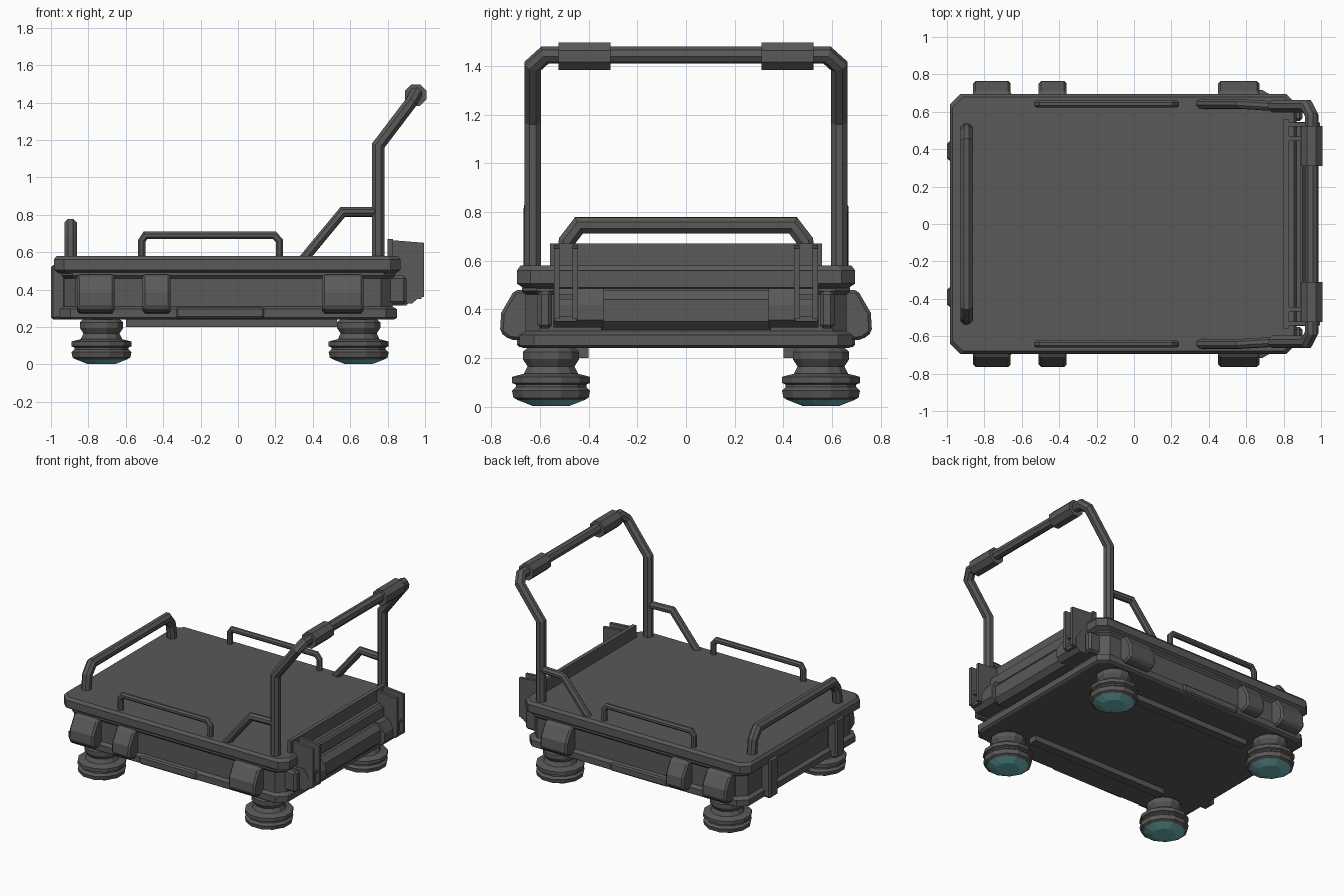
import bpy, bmesh, math
from mathutils import Vector

if "Cube" in bpy.data.objects:
    bpy.data.objects.remove(bpy.data.objects["Cube"])


def material(name, rgb):
    m = bpy.data.materials.new(name)
    m.diffuse_color = (*rgb, 1)
    m.use_nodes = True
    m.node_tree.nodes["Principled BSDF"].inputs["Base Color"].default_value = m.diffuse_color
    return m


GREY = material("dark grey metal", (0.105, 0.1, 0.096))
TEAL = material("teal glow", (0.15, 0.44, 0.45))


def finish(name, bm, bevel=0):
    bmesh.ops.recalc_face_normals(bm, faces=bm.faces[:])
    me = bpy.data.meshes.new(name)
    bm.to_mesh(me)
    bm.free()
    me.materials.append(GREY)
    ob = bpy.data.objects.new(name, me)
    bpy.context.collection.objects.link(ob)
    if bevel:
        mod = ob.modifiers.new("bevel", 'BEVEL')
        mod.width = bevel
        mod.segments = 1
    return ob


def skin(name, rings, bevel=0):
    """Join equal closed rings of points and cap both ends."""
    bm = bmesh.new()
    vs = [[bm.verts.new(p) for p in r] for r in rings]
    n = len(vs[0])
    for a, b in zip(vs, vs[1:]):
        for i in range(n):
            j = (i + 1) % n
            bm.faces.new((a[i], a[j], b[j], b[i]))
    bm.faces.new(vs[0])
    bm.faces.new(vs[-1])
    return finish(name, bm, bevel)


def slab(name, x0, x1, y, c, levels):
    """Chamfered rectangle stacked through (inset, z) levels."""
    rings = []
    for d, z in levels:
        a, b, w = x0 + d, x1 - d, y - d
        rings.append([(a + c, -w, z), (b - c, -w, z), (b, -w + c, z), (b, w - c, z),
                      (b - c, w, z), (a + c, w, z), (a, w - c, z), (a, -w + c, z)])
    return skin(name, rings)


def box(name, x, y, z, bevel=0):
    return skin(name, [[(x[0], y[0], h), (x[1], y[0], h), (x[1], y[1], h), (x[0], y[1], h)]
                       for h in z], bevel)


def tube(name, path, r, sides=8):
    """Sweep a polygon along a path with mitred bends."""
    p = [Vector(q) for q in path]
    d = [(b - a).normalized() for a, b in zip(p, p[1:])]
    u = d[0].orthogonal().normalized()
    v = d[0].cross(u)
    angles = [2 * math.pi * (i + 0.5) / sides for i in range(sides)]
    rings = [[p[0] + r * (math.cos(t) * u + math.sin(t) * v) for t in angles]]
    for i in range(1, len(p)):
        k = d[i - 1]
        n = k + (d[i] if i < len(d) else k)
        rings.append([q + k * ((p[i] - q).dot(n) / k.dot(n)) for q in rings[-1]])
    return skin(name, rings)


def hover_pad(name, cx, cy):
    prof = [(0.08, 0.003), (0.14, 0.026), (0.16, 0.036), (0.166, 0.065), (0.15, 0.08),
            (0.15, 0.09), (0.166, 0.097), (0.166, 0.122), (0.115, 0.135), (0.1, 0.165),
            (0.12, 0.195), (0.12, 0.225), (0.09, 0.25)]
    ang = [2 * math.pi * (i + 0.5) / 12 for i in range(12)]
    ob = skin(name, [[(cx + r * math.cos(t), cy + r * math.sin(t), z) for t in ang]
                     for r, z in prof])
    ob.data.materials.append(TEAL)
    for f in ob.data.polygons:
        if f.center.z < 0.028:
            f.material_index = 1


# Deck and body
slab("deck", -0.985, 0.87, 0.695, 0.055,
     [(0.03, 0.485), (0.0, 0.505), (0.0, 0.56), (0.015, 0.58)])
slab("body", -0.955, 0.85, 0.685, 0.06,
     [(0.015, 0.24), (0.0, 0.25), (0.0, 0.295), (0.025, 0.31), (0.025, 0.46),
      (0.01, 0.475), (0.01, 0.49)])

# Ribs on the nose
for s in (-1, 1):
    box("nose_rib", (-1.0, -0.92), sorted((s * 0.34, s * 0.44)), (0.24, 0.53), 0.012)

for s in (-1, 1):
    # Hover pads
    for x in (-0.73, 0.645):
        hover_pad("hover_pad", x, s * 0.555)

    # Side lamp housings
    side = [(0.64, 0.27), (0.725, 0.275), (0.765, 0.305), (0.76, 0.385), (0.705, 0.48), (0.64, 0.48)]
    for a, b in ((-0.86, -0.66), (-0.51, -0.36), (0.45, 0.67)):
        skin("side_housing", [[(x, s * y, z) for y, z in side] for x in (a, b)], 0.013)

    # Lower side plate and underside skid
    box("side_plate", (-0.33, 0.14), sorted((s * 0.66, s * 0.695)), (0.245, 0.305), 0.01)
    box("underside_skid", (-0.60, 0.53), sorted((s * 0.40, s * 0.465)), (0.20, 0.25))

    # Side rails and handle braces
    y = s * 0.642
    tube("side_rail", [(-0.515, y, 0.56), (-0.515, y, 0.66), (-0.495, y, 0.69),
                       (0.195, y, 0.69), (0.222, y, 0.66), (0.222, y, 0.56)], 0.021)
    tube("handle_brace", [(0.34, y, 0.55), (0.56, y, 0.815), (0.75, s * 0.63, 0.815)], 0.027)

    # Handle grips
    tube("handle_grip", [(0.95, s * 0.31, 1.44), (0.95, s * 0.525, 1.44)], 0.062)

    # Rear roller end block, corner block
    end = [(0.82, 0.325), (0.93, 0.325), (0.965, 0.355), (0.965, 0.42), (0.925, 0.485), (0.82, 0.485)]
    skin("rear_end_block", [[(x, s * y, z) for x, z in end] for y in (0.34, 0.545)])
    box("rear_corner_block", (0.80, 0.90), sorted((s * 0.55, s * 0.61)), (0.32, 0.475), 0.015)

    # Paired bracket fins with cross ties
    fin = [(0.81, 0.665), (0.995, 0.65), (0.995, 0.36), (0.93, 0.36), (0.86, 0.46), (0.81, 0.5)]
    for y0 in (0.445, 0.52):
        skin("bracket_fin", [[(x, s * yy, z) for x, z in fin] for yy in (y0, y0 + 0.022)])
    for z in (0.35, 0.44):
        box("bracket_tie", (0.93, 0.98), sorted((s * 0.45, s * 0.54)), (z, z + 0.022))

# Rear roller and tail board
mid = [(0.82, 0.315), (0.90, 0.315), (0.935, 0.35), (0.935, 0.44), (0.90, 0.48), (0.82, 0.48)]
skin("rear_roller", [[(x, y, z) for x, z in mid] for y in (-0.35, 0.35)])
box("tail_board", (0.80, 0.83), (-0.56, 0.56), (0.48, 0.67))
box("tail_board_foot", (0.83, 0.89), (-0.54, 0.54), (0.49, 0.56))

# Front rail
half = [(-0.895, 0.505, 0.56), (-0.895, 0.49, 0.68), (-0.895, 0.44, 0.745)]
tube("front_rail", [(x, -y, z) for x, y, z in half] + half[::-1], 0.036)

# Push handle
half = [(0.75, 0.63, 0.55), (0.75, 0.63, 1.17), (0.925, 0.63, 1.40), (0.95, 0.58, 1.445)]
tube("push_handle", [(x, -y, z) for x, y, z in half] + half[::-1], 0.036)
